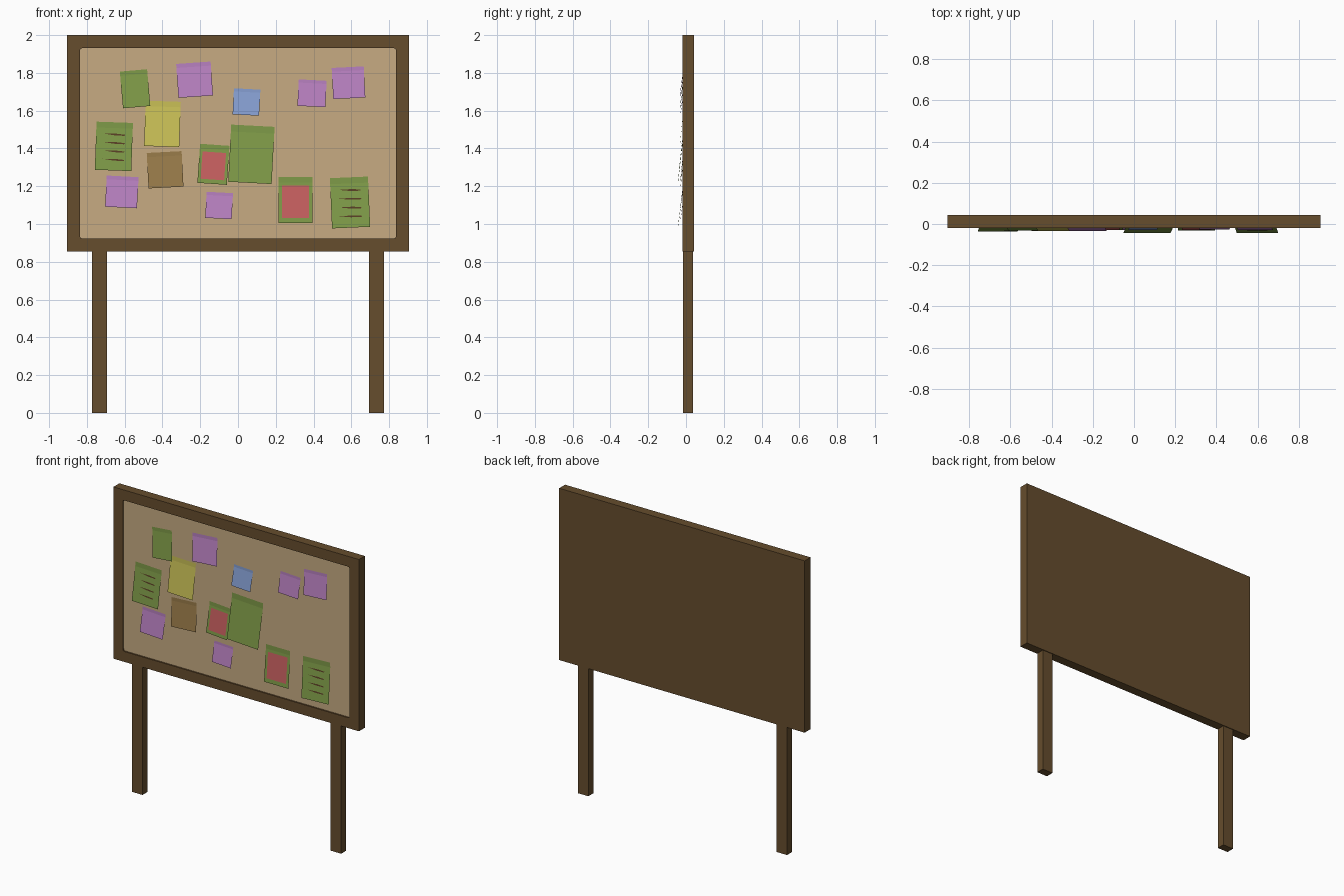
import bpy, bmesh, math
from mathutils import Vector

if "Cube" in bpy.data.objects:
    bpy.data.objects.remove(bpy.data.objects["Cube"])


def lin(c):
    c /= 255
    return c / 12.92 if c <= 0.04045 else ((c + 0.055) / 1.055) ** 2.4


def mat(name, r, g, b):
    m = bpy.data.materials.new(name)
    m.diffuse_color = (lin(r), lin(g), lin(b), 1)
    m.use_nodes = True
    m.node_tree.nodes["Principled BSDF"].inputs["Base Color"].default_value = m.diffuse_color
    return m


M = {
    "wood": mat("wood brown", 102, 77, 45),
    "cork": mat("cork tan", 199, 171, 130),
    "green": mat("paper green", 127, 155, 72),
    "purple": mat("paper purple", 185, 129, 193),
    "blue": mat("paper blue", 134, 159, 210),
    "yellow": mat("paper yellow", 202, 192, 86),
    "red": mat("picture red", 200, 96, 96),
    "kraft": mat("paper brown", 154, 124, 74),
    "ink": mat("ink dark brown", 88, 62, 36),
}


def finish(name, bm, *mats):
    me = bpy.data.meshes.new(name)
    bm.to_mesh(me)
    bm.free()
    for m in mats:
        me.materials.append(M[m])
    ob = bpy.data.objects.new(name, me)
    bpy.context.collection.objects.link(ob)
    return ob


def box(x0, x1, y0, y1, z0, z1):
    bm = bmesh.new()
    bmesh.ops.create_cube(bm, size=1)
    for v in bm.verts:
        v.co = Vector(((x0 + x1) / 2 + v.co.x * (x1 - x0),
                       (y0 + y1) / 2 + v.co.y * (y1 - y0),
                       (z0 + z1) / 2 + v.co.z * (z1 - z0)))
    return bm


# Board: wooden slab with a recessed cork field, small corner bevels
FRONT, CORK = -0.019, -0.009
bm = box(-0.906, 0.906, FRONT, 0.043, 0.854, 2.0)
bm.normal_update()
face = [f for f in bm.faces if f.normal.y < -0.9]
bmesh.ops.inset_region(bm, faces=face, thickness=0.069, use_even_offset=True)
ext = bmesh.ops.extrude_discrete_faces(bm, faces=face)
for v in ext["faces"][0].verts:
    v.co.y = CORK
corners = [e for e in bm.edges if abs(e.verts[0].co.y - e.verts[1].co.y) > 0.005
           and abs(e.verts[0].co.x) < 0.87 and abs(e.verts[1].co.x) < 0.87]
bmesh.ops.bevel(bm, geom=corners, offset=0.012, segments=2, profile=0.5, affect='EDGES')
bm.normal_update()
for f in bm.faces:
    f.material_index = int(f.normal.y < -0.9 and abs(f.calc_center_median().y - CORK) < 0.002)
finish("notice_board", bm, "wood", "cork")

# Legs
for side, name in ((-1, "left_leg"), (1, "right_leg")):
    x = side * 0.733
    finish(name, box(x - 0.039, x + 0.039, -0.015, 0.038, 0, 0.856), "wood")

FOLD = 0.12       # part of each note pinned flat to the cork


def sheet(name, colour, spec, polys, lift=0.0):
    """Faces drawn in note coordinates: u left-right, v top-bottom (0..1)."""
    cx, cz, w, h, rot, tip = spec
    a = math.radians(rot)
    flat = CORK - 0.003
    bm = bmesh.new()
    for poly in polys:
        vs = []
        for u, v in poly:
            lx, lz = u * w, (0.5 - v) * h
            t = max(0, (v - FOLD) / (1 - FOLD))
            vs.append(bm.verts.new((cx + lx * math.cos(a) - lz * math.sin(a),
                                    flat + (tip - flat) * t - lift,
                                    cz + lx * math.sin(a) + lz * math.cos(a))))
        bm.faces.new(vs)
    bmesh.ops.remove_doubles(bm, verts=bm.verts, dist=1e-5)
    finish(name, bm, colour)


def rect(u, v0, v1):
    return [(-u, v1), (u, v1), (u, v0), (-u, v0)]


# Notes: colour, detail, (x, z, width, height, turn, depth of the loose bottom edge)
notes = [
    ("green", "", (-0.545, 1.716, 0.145, 0.195, 5, -0.031)),
    ("purple", "", (-0.230, 1.764, 0.183, 0.180, 4, -0.033)),
    ("blue", "", (0.045, 1.646, 0.140, 0.138, -3, -0.030)),
    ("purple", "", (0.392, 1.692, 0.148, 0.140, -3, -0.027)),
    ("purple", "", (0.585, 1.748, 0.170, 0.165, 3, -0.030)),
    ("yellow", "", (-0.400, 1.530, 0.186, 0.240, -2, -0.033)),
    ("green", "text", (-0.657, 1.411, 0.193, 0.255, -2, -0.037)),
    ("kraft", "", (-0.386, 1.287, 0.185, 0.188, 3, -0.029)),
    ("green", "picture", (-0.130, 1.316, 0.156, 0.207, -4, -0.030)),
    ("green", "", (0.071, 1.369, 0.230, 0.303, -3, -0.043)),
    ("purple", "", (-0.615, 1.170, 0.169, 0.165, -3, -0.030)),
    ("purple", "", (-0.100, 1.098, 0.140, 0.138, -3, -0.028)),
    ("green", "picture", (0.304, 1.127, 0.180, 0.244, 0, -0.031)),
    ("green", "text", (0.593, 1.114, 0.202, 0.266, 2.5, -0.043)),
]
for i, (colour, detail, spec) in enumerate(notes, 1):
    sheet(f"{colour}_note_{i}", colour, spec, [rect(0.5, 0, FOLD), rect(0.5, FOLD, 1)])
    if detail == "picture":
        sheet(f"note_picture_{i}", "red", spec, [rect(0.4, 0.19, 0.89)], 0.0015)
    if detail == "text":
        # plain tapered pen strokes
        strokes = []
        for k in range(4):
            v = 0.24 + 0.175 * k
            strokes.append([(-0.3, v), (0.0, v + 0.03), (0.28, v + 0.035),
                            (0.3, v + 0.01), (0.05, v - 0.005)])
        sheet(f"note_strokes_{i}", "ink", spec, strokes, 0.0015)
